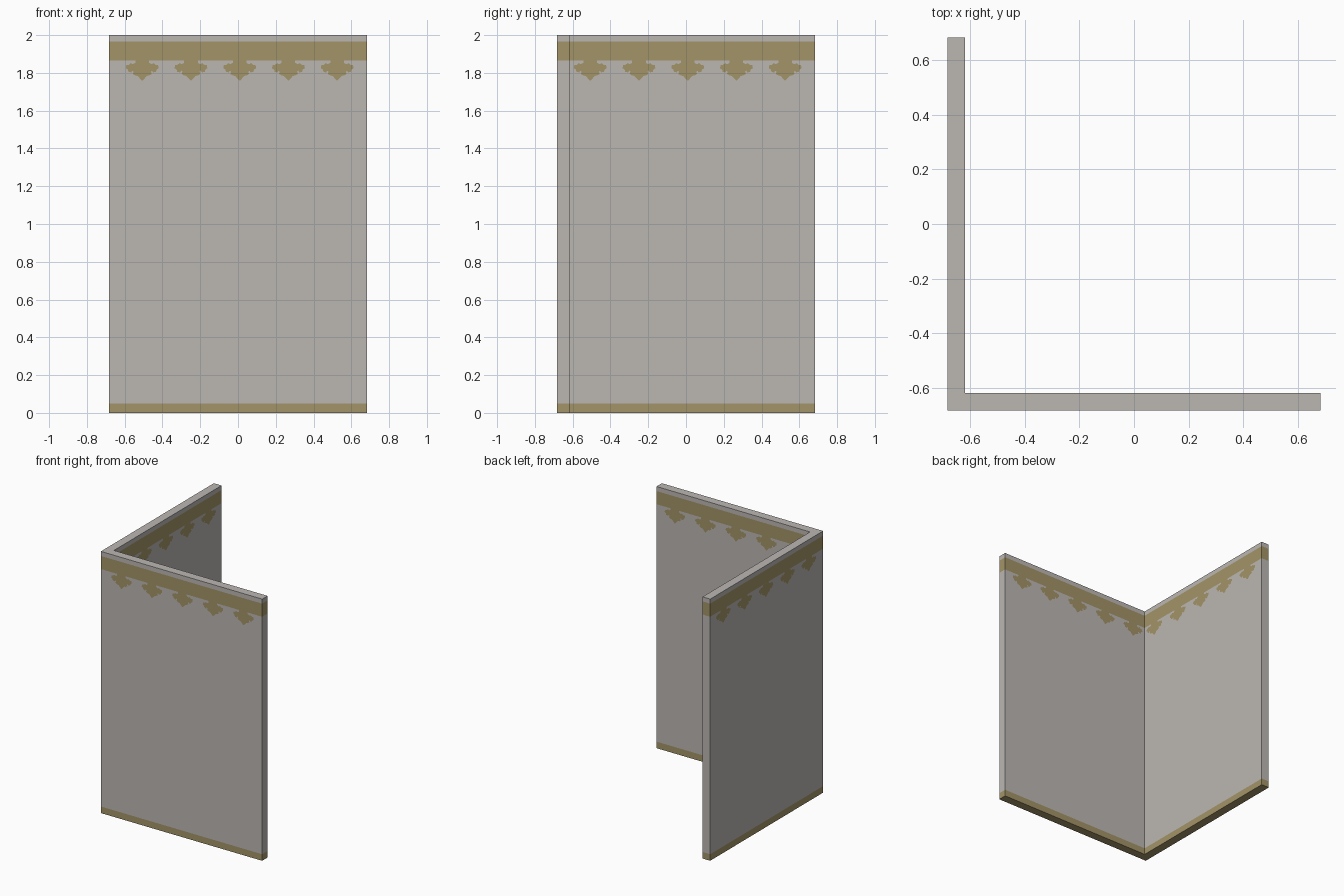
import bpy, bmesh
from mathutils import Vector

if "Cube" in bpy.data.objects:
    bpy.data.objects.remove(bpy.data.objects["Cube"])


def material(name, rgb):
    m = bpy.data.materials.new(name)
    m.diffuse_color = (*rgb, 1)
    m.use_nodes = True
    m.node_tree.nodes["Principled BSDF"].inputs["Base Color"].default_value = m.diffuse_color
    return m


plaster = material("warm grey plaster", (0.50, 0.475, 0.45))
gold = material("dull gold trim", (0.37, 0.296, 0.136))

R = 0.682            # outer half width
I = -0.617           # inner wall face
BANDS = [(0, 0.05), (1.865, 1.965)]


def finish(name, bm, mats):
    me = bpy.data.meshes.new(name)
    bm.to_mesh(me)
    bm.free()
    for m in mats:
        me.materials.append(m)
    ob = bpy.data.objects.new(name, me)
    bpy.context.collection.objects.link(ob)
    return ob


# L-shaped corner wall, extruded and cut at the band heights
bm = bmesh.new()
outline = [(-R, -R), (R, -R), (R, I), (I, I), (I, R), (-R, R)]
base = bm.faces.new([bm.verts.new((x, y, 0)) for x, y in outline])
ext = bmesh.ops.extrude_face_region(bm, geom=[base], use_keep_orig=True)
bmesh.ops.translate(bm, vec=(0, 0, 2),
                    verts=[g for g in ext["geom"] if isinstance(g, bmesh.types.BMVert)])
for z in (0.05, 1.865, 1.965):
    bmesh.ops.bisect_plane(bm, geom=bm.verts[:] + bm.edges[:] + bm.faces[:],
                           plane_co=(0, 0, z), plane_no=(0, 0, 1))
bmesh.ops.recalc_face_normals(bm, faces=bm.faces[:])
for f in bm.faces:
    zc = f.calc_center_median().z
    f.material_index = int(any(a <= zc <= b for a, b in BANDS))
finish("corner_wall", bm, [plaster, gold])

# Half outline of one hanging leaf ornament: (offset from centre, height)
HALF = [(0.036, 1.866), (0.036, 1.853), (0.05, 1.846), (0.06, 1.852),
        (0.072, 1.842), (0.084, 1.842), (0.087, 1.824), (0.076, 1.818),
        (0.073, 1.806), (0.058, 1.802), (0.052, 1.812), (0.046, 1.806),
        (0.05, 1.794), (0.036, 1.786), (0.024, 1.784), (0.012, 1.77), (0.003, 1.761)]
LEAF = HALF + [(-a, z) for a, z in reversed(HALF)]
CENTRES = [-0.507 + 0.258 * i for i in range(5)]


# Row of painted leaves as thin plates on one wall face
def leaf_row(name, origin, along, normal):
    bm = bmesh.new()
    o, a, n = Vector(origin), Vector(along), Vector(normal)
    for c in CENTRES:
        vs = [bm.verts.new(o + a * (c + d) + n * 0.0015 + Vector((0, 0, z))) for d, z in LEAF]
        f = bm.faces.new(vs)
        f.normal_update()
        if f.normal.dot(n) < 0:
            f.normal_flip()
    finish(name, bm, [gold])


leaf_row("front_wall_outer_leaves", (0, -R, 0), (1, 0, 0), (0, -1, 0))
leaf_row("front_wall_inner_leaves", (0, I, 0), (1, 0, 0), (0, 1, 0))
leaf_row("left_wall_outer_leaves", (-R, 0, 0), (0, 1, 0), (-1, 0, 0))
leaf_row("left_wall_inner_leaves", (I, 0, 0), (0, 1, 0), (1, 0, 0))
